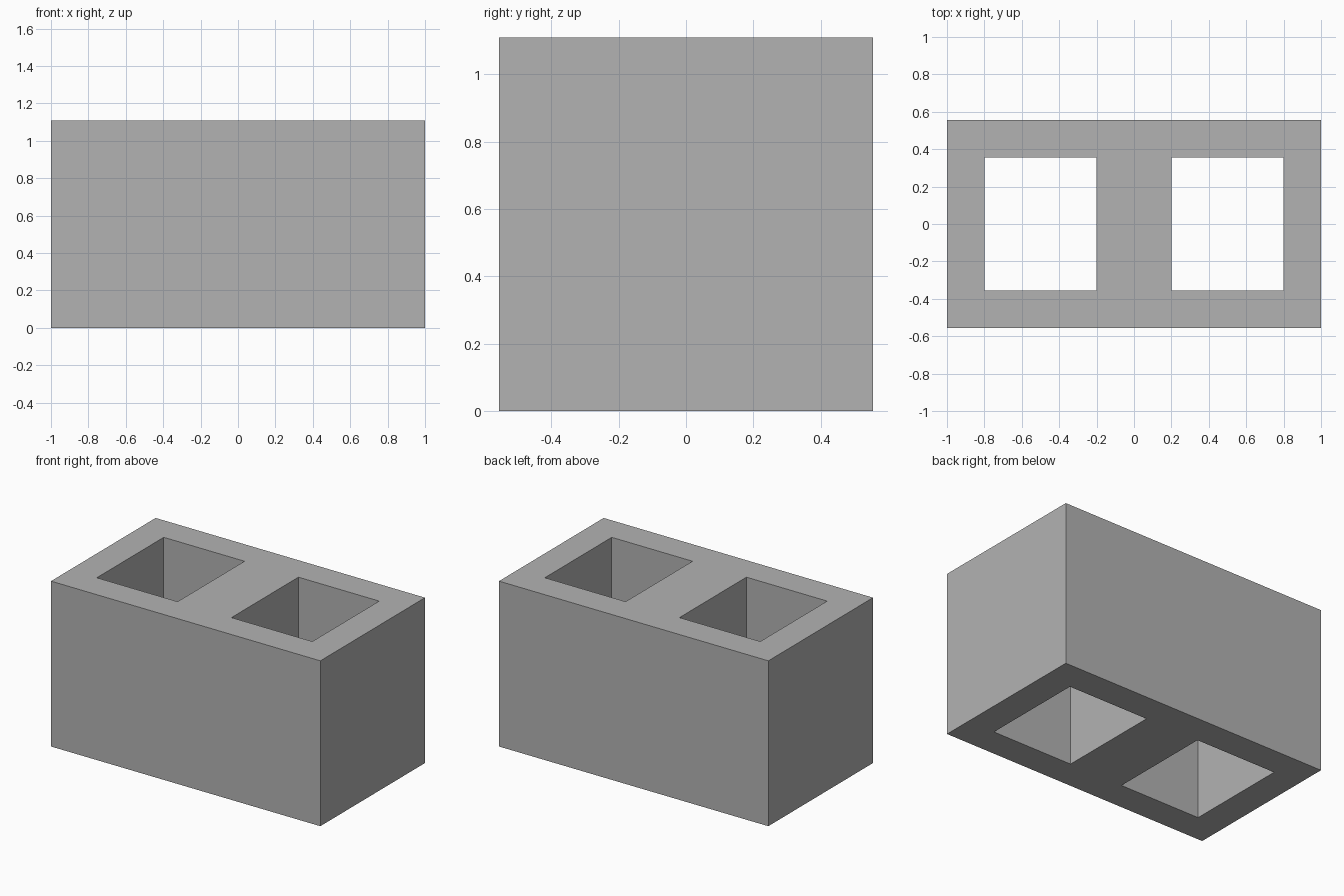
import bpy
import bmesh

cube = bpy.data.objects.get("Cube")
if cube:
    bpy.data.objects.remove(cube, do_unlink=True)

HEIGHT = 1.11
X_LINES = [-1.0, -0.8, -0.2, 0.2, 0.8, 1.0]
Y_LINES = [-0.555, -0.355, 0.355, 0.555]

# Concrete colour
concrete = bpy.data.materials.new("concrete_grey")
concrete.use_nodes = True
colour = (0.45, 0.45, 0.45, 1.0)
concrete.diffuse_color = colour
shader = next(n for n in concrete.node_tree.nodes if n.type == "BSDF_PRINCIPLED")
shader.inputs["Base Color"].default_value = colour

# Plan of walls and centre web, leaving the two cores open
bm = bmesh.new()
grid = [[bm.verts.new((x, y, 0)) for y in Y_LINES] for x in X_LINES]
for i in range(len(X_LINES) - 1):
    for j in range(len(Y_LINES) - 1):
        is_core = i in (1, 3) and j == 1
        if not is_core:
            bm.faces.new((grid[i][j], grid[i + 1][j],
                          grid[i + 1][j + 1], grid[i][j + 1]))

# Raise the plan to full height, keeping the underside
raised = bmesh.ops.extrude_face_region(bm, geom=bm.faces[:], use_keep_orig=True)
top = [g for g in raised["geom"] if isinstance(g, bmesh.types.BMVert)]
bmesh.ops.translate(bm, verts=top, vec=(0, 0, HEIGHT))
bmesh.ops.recalc_face_normals(bm, faces=bm.faces[:])

mesh = bpy.data.meshes.new("hollow_block")
bm.to_mesh(mesh)
bm.free()
mesh.materials.append(concrete)
block = bpy.data.objects.new("hollow_block", mesh)
bpy.context.collection.objects.link(block)
